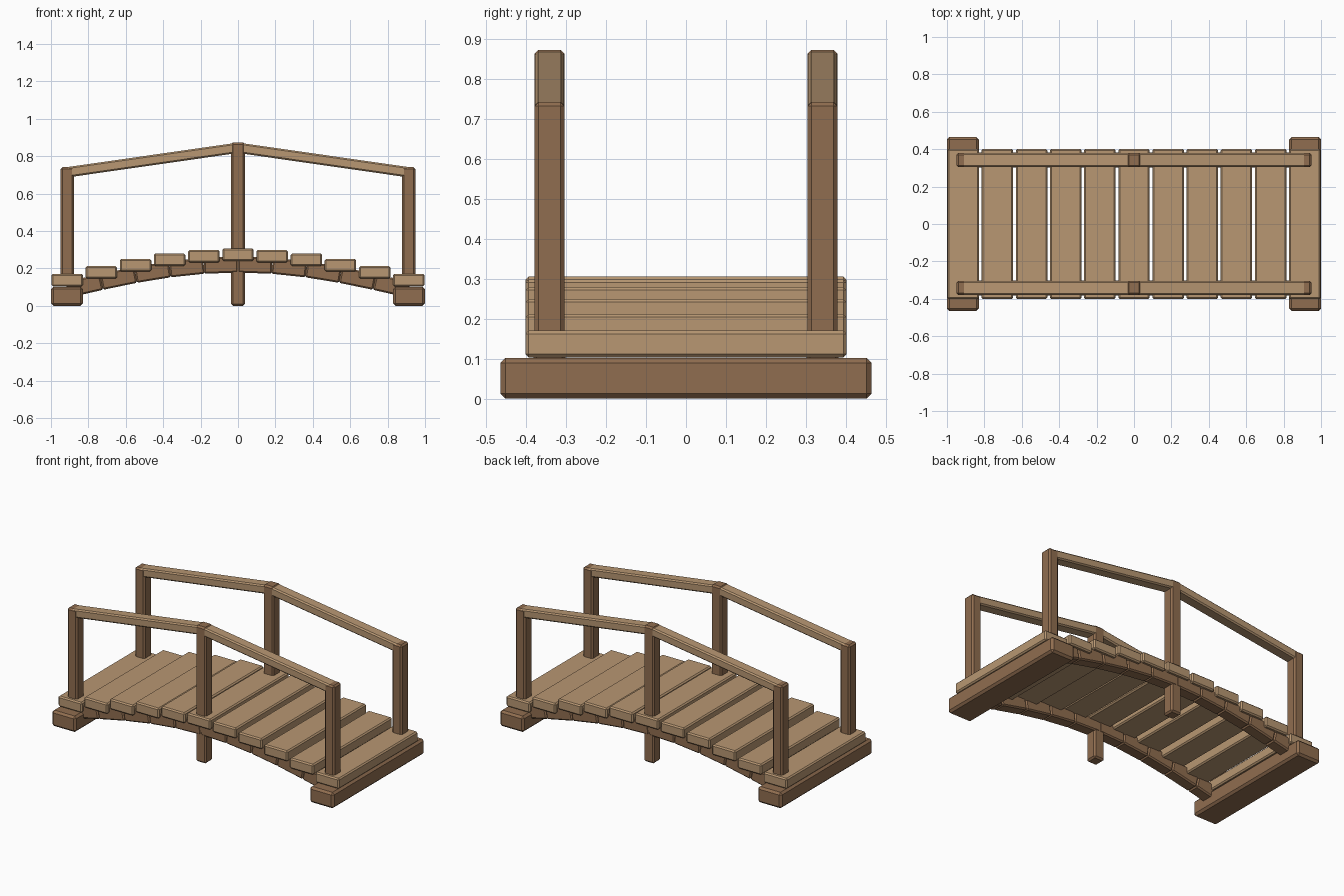
import bpy, bmesh, math
from mathutils import Matrix

if "Cube" in bpy.data.objects:
    bpy.data.objects.remove(bpy.data.objects["Cube"])


def material(name, color):
    m = bpy.data.materials.new(name)
    m.diffuse_color = (*color, 1)
    m.use_nodes = True
    m.node_tree.nodes["Principled BSDF"].inputs["Base Color"].default_value = m.diffuse_color
    return m


TAN = material("light_wood", (0.48, 0.31, 0.17))
BROWN = material("dark_wood", (0.28, 0.155, 0.08))


def timber(name, center, size, mat, bevel, tilt=0.0):
    """Chamfered box, optionally tilted about the y axis."""
    bm = bmesh.new()
    bmesh.ops.create_cube(bm, size=1, matrix=Matrix.Diagonal((*size, 1)))
    bmesh.ops.bevel(bm, geom=bm.edges[:], offset=bevel, segments=1,
                    affect='EDGES', profile=0.5)
    me = bpy.data.meshes.new(name)
    bm.to_mesh(me)
    bm.free()
    me.materials.append(mat)
    ob = bpy.data.objects.new(name, me)
    ob.location = center
    ob.rotation_euler = (0, tilt, 0)
    bpy.context.collection.objects.link(ob)
    return ob


def span(name, a, b, y, width, height, mat, bevel):
    """Timber running from point a to point b in the xz plane."""
    dx, dz = b[0] - a[0], b[1] - a[1]
    timber(name, ((a[0] + b[0]) / 2, y, (a[1] + b[1]) / 2),
           (math.hypot(dx, dz), width, height), mat, bevel, -math.atan2(dz, dx))


END = 0.913      # x of the outermost planks and posts
SIDE = 0.342     # y of the beams, posts and rails
COUNT = 11
xs = [-END + 2 * END * i / (COUNT - 1) for i in range(COUNT)]


def arch(x):
    return 0.135 * math.cos(math.pi / 2 * x / END)


# deck planks following the arch
for i, x in enumerate(xs):
    timber(f"plank_{i + 1}", (x, 0, 0.137 + arch(x)), (0.168, 0.804, 0.067), TAN, 0.008)

# ground sills under both ends
for side, s in (("left", -1), ("right", 1)):
    timber(f"{side}_sill", (s * 0.915, 0, 0.051), (0.17, 0.93, 0.102), BROWN, 0.013)

for row, s in (("front", -1), ("back", 1)):
    y = s * SIDE
    # segmented arched beam
    for i in range(COUNT - 1):
        a, b = [(x, 0.086 + arch(x)) for x in xs[i:i + 2]]
        span(f"{row}_beam_{i + 1}", a, b, y, 0.08, 0.086, BROWN, 0.008)
    # posts
    timber(f"{row}_middle_post", (0, y, 0.4365), (0.074, 0.076, 0.873), BROWN, 0.01)
    for side, t in (("left", -1), ("right", 1)):
        timber(f"{row}_{side}_post", (t * END, y, 0.4225), (0.07, 0.076, 0.64), BROWN, 0.01)
        # sloping handrail
        span(f"{row}_{side}_rail", (t * END, 0.714), (0, 0.845), y, 0.073, 0.055, TAN, 0.008)
